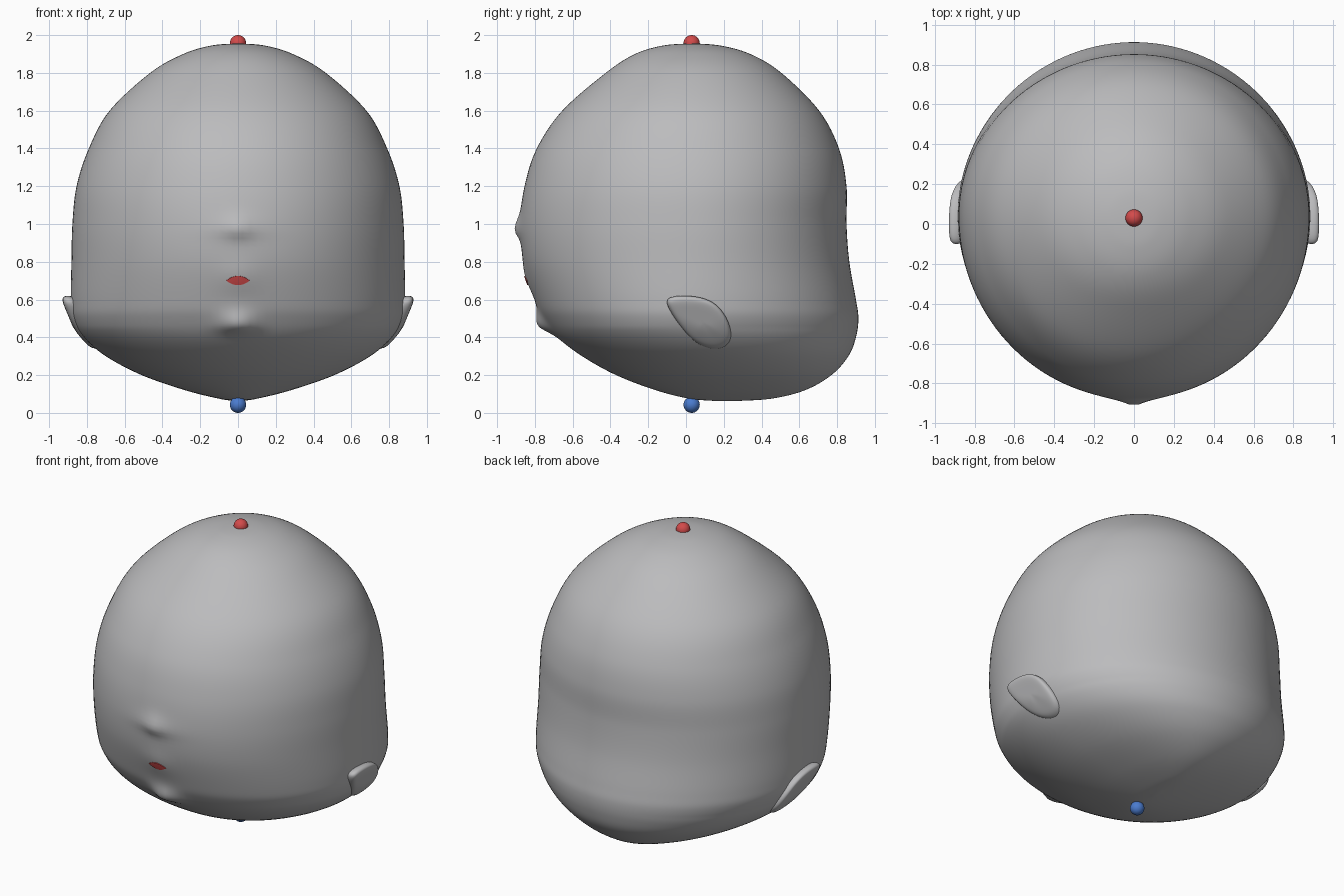
import bpy, bmesh, math
from mathutils import Vector
from mathutils.bvhtree import BVHTree

if "Cube" in bpy.data.objects:
    bpy.data.objects.remove(bpy.data.objects["Cube"])


def material(name, rgb):
    m = bpy.data.materials.new(name)
    m.diffuse_color = (*rgb, 1)
    m.use_nodes = True
    m.node_tree.nodes["Principled BSDF"].inputs["Base Color"].default_value = m.diffuse_color
    return m


GREY = material("grey", (0.5, 0.5, 0.51))
RED = material("red", (0.65, 0.07, 0.07))
BLUE = material("blue", (0.07, 0.2, 0.62))


def finish(bm, name, mat, angle=60):
    bmesh.ops.recalc_face_normals(bm, faces=bm.faces[:])
    me = bpy.data.meshes.new(name)
    bm.to_mesh(me)
    ob = bpy.data.objects.new(name, me)
    bpy.context.collection.objects.link(ob)
    me.materials.append(mat)
    bpy.ops.object.select_all(action='DESELECT')
    ob.select_set(True)
    bpy.context.view_layer.objects.active = ob
    bpy.ops.object.shade_smooth_by_angle(angle=math.radians(angle))
    return ob


def loft(bm, rings):
    """Skin closed rings of points and cap both ends."""
    vs = [[bm.verts.new(p) for p in r] for r in rings]
    n = len(vs[0])
    for a, b in zip(vs, vs[1:]):
        for i in range(n):
            bm.faces.new((a[i], a[(i + 1) % n], b[(i + 1) % n], b[i]))
    bm.faces.new(vs[0])
    bm.faces.new(vs[-1])


def catmull(points, steps):
    pts = [Vector(p) for p in points]
    out = []
    for i in range(len(pts) - 1):
        p0, p1, p2 = pts[max(i - 1, 0)], pts[i], pts[i + 1]
        p3 = pts[min(i + 2, len(pts) - 1)]
        for k in range(steps):
            t = k / steps
            out.append(0.5 * (2 * p1 + (p2 - p0) * t
                              + (2 * p0 - 5 * p1 + 4 * p2 - p3) * t * t
                              + (3 * p1 - p0 - 3 * p2 + p3) * t ** 3))
    return out + [pts[-1]]


def bump(d, below, above):
    """Soft bump with different falloff below and above its peak."""
    return math.exp(-(d / (above if d > 0 else below)) ** 2)


# Head: height, half width, front y, back y
profile = [
    (1.956, 0.005), (1.945, 0.14), (1.90, 0.29), (1.80, 0.465), (1.60, 0.68),
    (1.40, 0.79), (1.20, 0.855), (1.00, 0.877), (0.80, 0.882), (0.60, 0.885),
    (0.50, 0.872), (0.40, 0.815), (0.30, 0.70), (0.20, 0.51), (0.12, 0.28),
    (0.075, 0.10), (0.062, 0.01)]
depth = [
    (0.025, 0.035), (-0.12, 0.18), (-0.27, 0.34), (-0.425, 0.505), (-0.655, 0.705),
    (-0.79, 0.81), (-0.855, 0.85), (-0.878, 0.85), (-0.86, 0.865), (-0.80, 0.90),
    (-0.755, 0.913), (-0.68, 0.90), (-0.55, 0.86), (-0.37, 0.77), (-0.16, 0.63),
    (0.02, 0.45), (0.18, 0.24)]
SEG = 128
rings = []
for z, w, f, b, _ in catmull([(*p, *d, 0) for p, d in zip(profile, depth)], 8):
    mid = 0.04 + 0.17 * max(0, min(1, (0.45 - z) / 0.38))
    mid = min(max(mid, f + 0.003), b - 0.003)
    ring = []
    for i in range(SEG):
        a = 2 * math.pi * (i + 0.5) / SEG
        x, s = w * math.cos(a), math.sin(a)
        y = mid + s * ((b - mid) if s > 0 else (mid - f))
        if s < 0:
            # nose, lips and chin
            y -= 0.04 * bump(z - 0.97, 0.045, 0.07) * math.exp(-abs(x) / 0.07)
            y -= 0.012 * bump(z - 0.72, 0.09, 0.08) * math.exp(-(x / 0.1) ** 2)
            y -= 0.055 * bump(z - 0.46, 0.04, 0.07) * math.exp(-(x / 0.09) ** 2)
        ring.append((x, y, z))
    rings.append(ring)
bm = bmesh.new()
loft(bm, rings)
bmesh.ops.recalc_face_normals(bm, faces=bm.faces[:])
surface = BVHTree.FromBMesh(bm)
finish(bm, "head", GREY)
bm.free()

# Mouth: lens-shaped plate laid on the face
bm = bmesh.new()
cols = []
for i in range(17):
    u = -1 + i / 8
    col = []
    for j in range(5):
        x, z = 0.062 * u, 0.70 + 0.024 * (1 - u * u) * (j / 2 - 1)
        hit = surface.ray_cast(Vector((x, -2, z)), Vector((0, 1, 0)))[0]
        col.append(bm.verts.new((x, hit.y - 0.005, z)))
    cols.append(col)
for a, b in zip(cols, cols[1:]):
    for j in range(4):
        bm.faces.new((a[j], b[j], b[j + 1], a[j + 1]))
bmesh.ops.remove_doubles(bm, verts=bm.verts[:], dist=1e-5)
bmesh.ops.solidify(bm, geom=bm.faces[:], thickness=0.004)
finish(bm, "mouth", RED)
bm.free()

# Ears: teardrop pads leaning outward towards the top (y, z outline)
outline = [(-0.11, 0.605), (-0.04, 0.622), (0.08, 0.615), (0.17, 0.575),
           (0.23, 0.48), (0.245, 0.39), (0.20, 0.342), (0.12, 0.337),
           (0.03, 0.38), (-0.04, 0.47), (-0.09, 0.55)]
cy, cz = 0.09, 0.48
lean = [(0.33, 0.775), (0.44, 0.868), (0.60, 0.935), (0.63, 0.938)]


def ear_x(z):
    for (z0, x0), (z1, x1) in zip(lean, lean[1:]):
        if z <= z1:
            return x0 + (x1 - x0) * (z - z0) / (z1 - z0)
    return lean[-1][1]


for side, name in ((1, "right_ear"), (-1, "left_ear")):
    layers = []
    for scale, inset in ((0.8, 0.085), (0.97, 0.07), (1.03, 0.035), (0.97, 0.008),
                         (0.8, 0.0), (0.4, 0.0), (0.1, 0.0)):
        layer = []
        for y, z in outline:
            y, z = cy + (y - cy) * scale, cz + (z - cz) * scale
            layer.append((side * (ear_x(z) - inset), y, z))
        layers.append(layer)
    bm = bmesh.new()
    loft(bm, layers)
    ob = finish(bm, name, GREY, 180)
    bm.free()
    sub = ob.modifiers.new("smooth", 'SUBSURF')
    sub.levels = sub.render_levels = 2

# Pole markers
for name, z, mat in (("top_marker", 1.957, RED), ("bottom_marker", 0.043, BLUE)):
    bm = bmesh.new()
    bmesh.ops.create_uvsphere(bm, u_segments=32, v_segments=16, radius=0.043)
    bmesh.ops.translate(bm, verts=bm.verts[:], vec=(0, 0.03, z))
    finish(bm, name, mat)
    bm.free()
